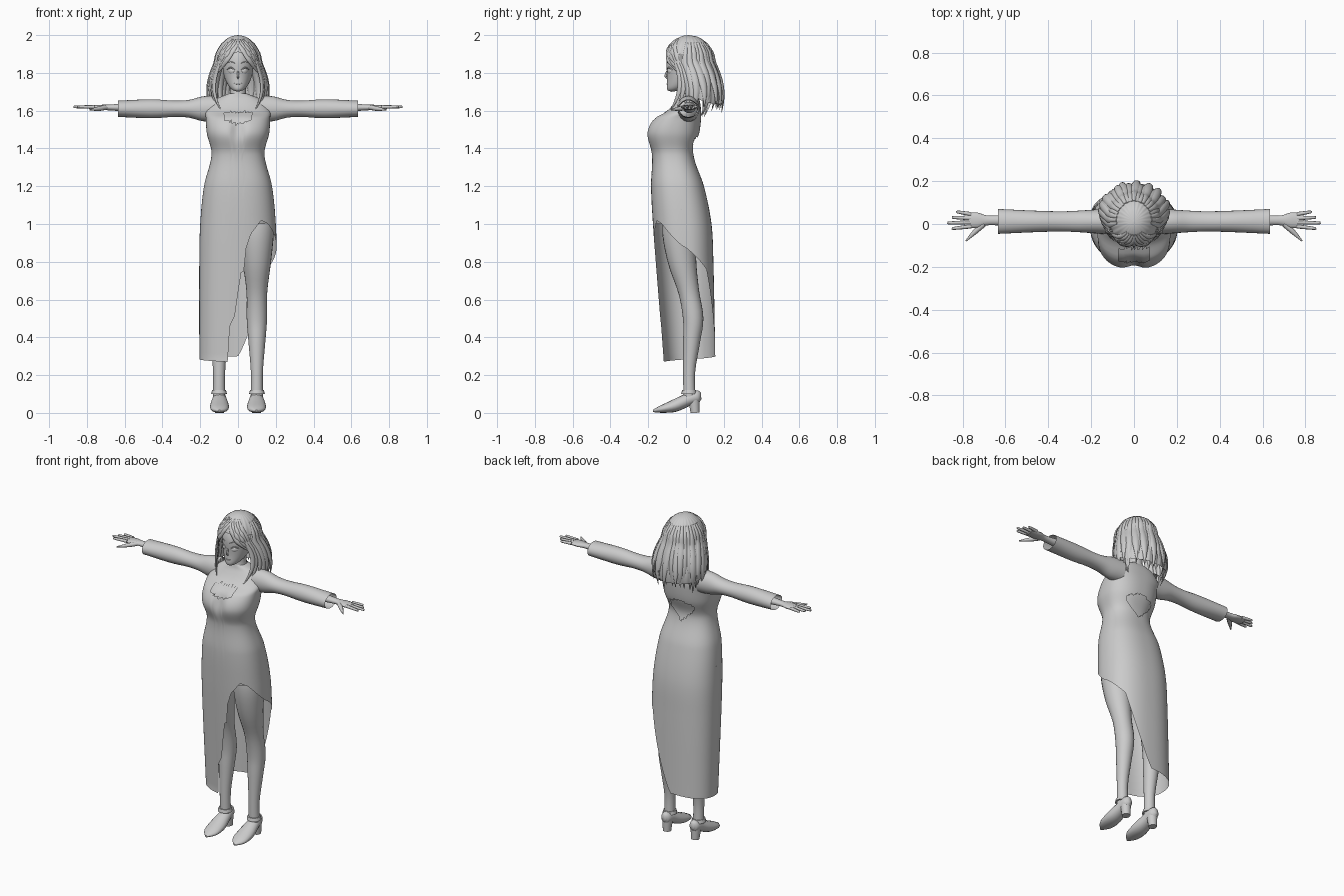
import bpy, bmesh, random
from math import sin, cos, radians, pi, exp, sqrt, copysign
from mathutils import Vector

random.seed(4)
cube = bpy.data.objects.get("Cube")
if cube:
    bpy.data.objects.remove(cube)

GREY = (.6, .6, .6, 1)
grey = bpy.data.materials.new("plain grey")
grey.use_nodes = True
grey.diffuse_color = GREY
grey.node_tree.nodes["Principled BSDF"].inputs["Base Color"].default_value = GREY

FORWARD, BACK, UP = Vector((0, -1, 0)), Vector((0, 1, 0)), Vector((0, 0, 1))


def interp(table, v, smooth=True):
    """Values of a keyed table at v."""
    v = min(max(v, table[0][0]), table[-1][0])
    i = 0
    while i < len(table) - 2 and v > table[i + 1][0]:
        i += 1
    start, end = table[i], table[i + 1]
    before, after = table[max(i - 1, 0)], table[min(i + 2, len(table) - 1)]
    span = end[0] - start[0]
    t = (v - start[0]) / span
    values = []
    for p, a, b, n in zip(before[1:], start[1:], end[1:], after[1:]):
        if smooth:
            slope_in = (b - p) / (end[0] - before[0]) * span
            slope_out = (n - a) / (after[0] - start[0]) * span
            bend = slope_in * (1 - t) - slope_out * t + (b - a) * (t + t - 1)
            values.append(a + t * (b - a) + t * (1 - t) * bend)
        else:
            values.append(a + t * (b - a))
    return values


def skin(name, rings, caps=False, keep=None):
    """Join closed rings of points into one smooth surface."""
    bm = bmesh.new()
    rows = [[bm.verts.new(point) for point in ring] for ring in rings]
    for upper, lower in zip(rows, rows[1:]):
        for j in range(len(upper)):
            quad = (upper[j - 1], upper[j], lower[j], lower[j - 1])
            centre = sum((vert.co for vert in quad), Vector()) / len(quad)
            if keep is None or keep(centre):
                bm.faces.new(quad)
    if caps:
        bm.faces.new(rows[0])
        bm.faces.new(rows[-1])
    bmesh.ops.remove_doubles(bm, verts=bm.verts, dist=1e-5)
    bmesh.ops.recalc_face_normals(bm, faces=bm.faces)
    mesh = bpy.data.meshes.new(name)
    bm.to_mesh(mesh)
    bm.free()
    mesh.materials.append(grey)
    part = bpy.data.objects.new(name, mesh)
    bpy.context.collection.objects.link(part)
    bpy.ops.object.select_all(action='DESELECT')
    bpy.context.view_layer.objects.active = part
    part.select_set(True)
    bpy.ops.object.shade_smooth_by_angle(angle=radians(50))


def tube(name, path, up, side=1, sides=12, steps=4, caps=True):
    """Elliptical tube through rows of x, y, z, width and, if not round, thickness."""
    keyed = [(i, *row, row[-1])[:6] for i, row in enumerate(path)]
    count = (len(path) - 1) * steps
    points = [interp(keyed, i / steps) for i in range(count + 1)]
    centres = [Vector(point[:3]) for point in points]
    rings = []
    for i, (centre, point) in enumerate(zip(centres, points)):
        along = centres[min(i + 1, count)] - centres[max(i - 1, 0)]
        across = along.cross(up).normalized()
        out = across.cross(along).normalized()
        ring = []
        for j in range(sides):
            turn = 2 * pi * j / sides
            p = centre + across * point[3] * cos(turn) + out * point[4] * sin(turn)
            ring.append((p.x * side, p.y, p.z))
        rings.append(ring)
    skin(name, rings, caps)


def oval(width, front, back, a, z, power=1):
    """Point on a rounded section, angle zero at the front, growing to the left."""
    x = copysign(abs(sin(a)) ** power, sin(a))
    y = copysign(abs(cos(a)) ** power, cos(a))
    return Vector((width * x, (front + back) / 2 - (back - front) / 2 * y, z))


def sheet(name, section, top, hem, rows, columns, keep=None):
    """Draped surface whose lower edge height depends on the angle."""
    rings = []
    for i in range(rows + 1):
        ring = []
        for j in range(columns):
            degrees = 360 * j / columns - 180
            z = top + (hem(degrees) - top) * i / rows
            ring.append(section(z, radians(degrees)))
        rings.append(ring)
    skin(name, rings, keep=keep)


# Dress and torso: height, half width, front, back
BODY = [(.3, .205, -.12, .155), (.8, .205, -.16, .145), (1, .2, -.175, .135),
        (1.2, .18, -.185, .095), (1.37, .14, -.18, .04), (1.48, .165, -.21, .07),
        (1.56, .17, -.17, .08), (1.6, .17, -.1, .08), (1.66, .12, -.05, .07),
        (1.69, .05, -.04, .05)]


def body_at(z, a, inset=0):
    width, front, back = interp(BODY, z)
    p = oval(width - inset, front + inset, back - inset, a, z, .84)
    if cos(a) > 0:
        p.y += .025 * exp(-(p.x / .035) ** 2 - ((z - 1.5) / .06) ** 2)
    return p


def not_cut_out(c):
    """False in the chest keyhole and the open back."""
    x = abs(c.x)
    if c.y < 0:
        return x > .075 or not 1.53 + x / 3 < c.z < 1.59
    return x > .085 or not 1.34 + x < c.z < 1.48 - x / 3


# The skirt edge steps up to a high slit over the left leg: angle, height
HEM = [(-180, .3), (-12, .27), (-10, .45), (-1, .53), (1, .74), (7, .75), (9, .87),
       (16, .95), (34, 1.02), (50, 1), (90, .88), (135, .76), (170, .4), (180, .3)]
sheet("dress", body_at, 1.69, lambda a: interp(HEM, a, False)[0], 110, 120, not_cut_out)
sheet("torso", lambda z, a: body_at(z, a, .014), 1.68, lambda a: 1, 50, 48)

tube("neck", [(0, .01, 1.65, .05), (0, .01, 1.7, .043), (0, .01, 1.78, .043)], BACK, sides=20)
tube("collar", [(0, .01, 1.66, .055), (0, .01, 1.69, .047)], BACK, sides=20, caps=False)


# Head: an egg whose lower half leans forward to the chin
def head_at(z, a):
    h = (z - 1.85) / (.12 if z > 1.85 else .15)
    k = sqrt(max(0, 1 - h * h))
    lean = .075 * min(h, 0) ** 3
    return oval(.082 * k, lean - .104 * k, lean + .104 * k, a, z)


sheet("head", head_at, 1.97, lambda a: 1.7, 40, 40)


def face_line(name, start, end, z, arch, width, height, side):
    """Raised arched strip on the face between two angles."""
    path = []
    for i in range(5):
        t = i / 4
        bow = sin(pi * t)
        p = head_at(z + arch * bow, radians(start + (end - start) * t))
        path.append((*p, height * (.1 + bow), width * (.1 + bow)))
    tube(name, path, FORWARD, side, 8)


tube("nose", [(0, -.1, 1.81, .004), (0, -.108, 1.785, .006), (0, -.1, 1.77, .003)],
     FORWARD, sides=8)
face_line("mouth", -20, 20, 1.745, -.004, .003, .003, 1)


# Hair: a dome over the skull, swelling out below and closing in at the tips
def hair_at(z, a):
    k, swell = 1, 0
    if z > 1.86:
        k = sqrt(max(0, 1 - ((z - 1.86) / .14) ** 2))
    else:
        swell = .044 * sin(9 * (1.86 - z))
    p = oval(.115 * k + swell, .015 - .127 * k + swell, .015 + .13 * k + swell, a, z)
    return p * (1 + .012 * cos(24 * a)) + UP * (z - p.z * (1 + .012 * cos(24 * a)))


HAIR_EDGE = [(0, 1.91), (30, 1.9), (50, 1.86), (80, 1.7), (105, 1.65), (180, 1.63)]
sheet("hair_shell", hair_at, 2, lambda a: interp(HAIR_EDGE, abs(a))[0], 50, 144)


def lock(name, top, tip, start, end, width, curl=0, pull=0, side=1):
    """Tapered strand over the hair between two heights and two angles."""
    path = []
    for i in range(8):
        t = i / 7
        a = radians(start + (end - start) * t)
        p = hair_at(top + (tip - top) * t, a)
        grow = 1 + curl * t ** 3
        thick = width * sin(pi * (.1 + .89 * t))
        path.append((p.x * grow, p.y * grow - pull * t * t, p.z, thick, thick * .55))
    middle = radians((start + end) / 2)
    tube(name, path, Vector((sin(middle), -cos(middle), .1)), side, 8, 3)


# Long locks round the sides and back
LOCKS = 21
for i in range(LOCKS):
    angle = 82 + 196 * i / (LOCKS - 1)
    lock("hair_lock", 1.96, random.uniform(1.56, 1.62), angle,
         angle + random.uniform(-8, 8), .022, random.uniform(-.12, .12))

for side in (-1, 1):
    # Bangs swept from the parting, and locks falling in front of the shoulders
    for k in range(5):
        lock("bang", 1.98, 1.78 + k / 90, 10 * k - 5, 60 + 3 * k, .014, side=side)
    for k in range(4):
        lock("front_lock", 1.9, 1.59 + k / 90, 55 + 6 * k, 62 + 9 * k, .015,
             .1 * k - .35, .08 - .02 * k, side)

    # Eyes, lids and brows
    face_line("eye", 14, 44, 1.81, 0, .004, .012, side)
    face_line("eyelid", 10, 48, 1.815, .013, .004, .003, side)
    face_line("eyebrow", 10, 48, 1.85, .009, .003, .002, side)

    # Sleeve, open at the cuff: distance out, depth, height
    SLEEVE = [(.12, .06, .07), (.19, .055, .065), (.26, .05, .047), (.34, .047, .043),
              (.46, .05, .05), (.635, .058, .043)]
    tube("sleeve", [(x, .012, 1.61, w, h) for x, w, h in SLEEVE], UP, side, 24, caps=False)

    # Forearm and palm, fingers and thumb
    ARM = [(.5, .035, .03), (.67, .022, .016), (.73, .036, .014), (.79, .032, .009)]
    tube("forearm", [(x, .017, 1.617, w, h) for x, w, h in ARM], UP, side, 16)
    for k in range(4):
        y, tip = .046 - .019 * k, .87 - .02 * abs(k - 2)
        fan = (y - .017) / 3
        tube("finger", [(.76, y, 1.62, .01), (tip - .01, y + fan, 1.62, .007),
                        (tip, y + fan, 1.62, .002)], UP, side, 8)
    tube("thumb", [(.7, 0, 1.617, .013), (.74, -.035, 1.61, .012), (.785, -.08, 1.605, .003)],
         UP, side, 8)

    # Leg: depth position, height, radius
    LEG = [(-.025, 1.08, .095), (-.035, .95, .09), (-.02, .8, .075), (.015, .64, .055),
           (.038, .5, .054), (.03, .38, .045), (.017, .22, .032), (.018, .08, .032)]
    tube("leg", [(.1, y, z, r) for y, z, r in LEG], BACK, side, 24)

    # Shoe with heel and ankle strap: depth position, height, half width, half height
    SHOE = [(.08, .09, .012, .018), (.06, .087, .03, .034), (.01, .07, .038, .034),
            (-.06, .038, .05, .033), (-.13, .02, .044, .02), (-.175, .01, .008, .006)]
    tube("shoe", [(.098, *row) for row in SHOE], UP, side, 16)
    tube("heel", [(.098, .042, .08, .032), (.098, .048, 0, .024)], BACK, side, 14)
    tube("strap", [(.1, .016, .1, .042), (.1, .016, .12, .037)], BACK, side, 16)
